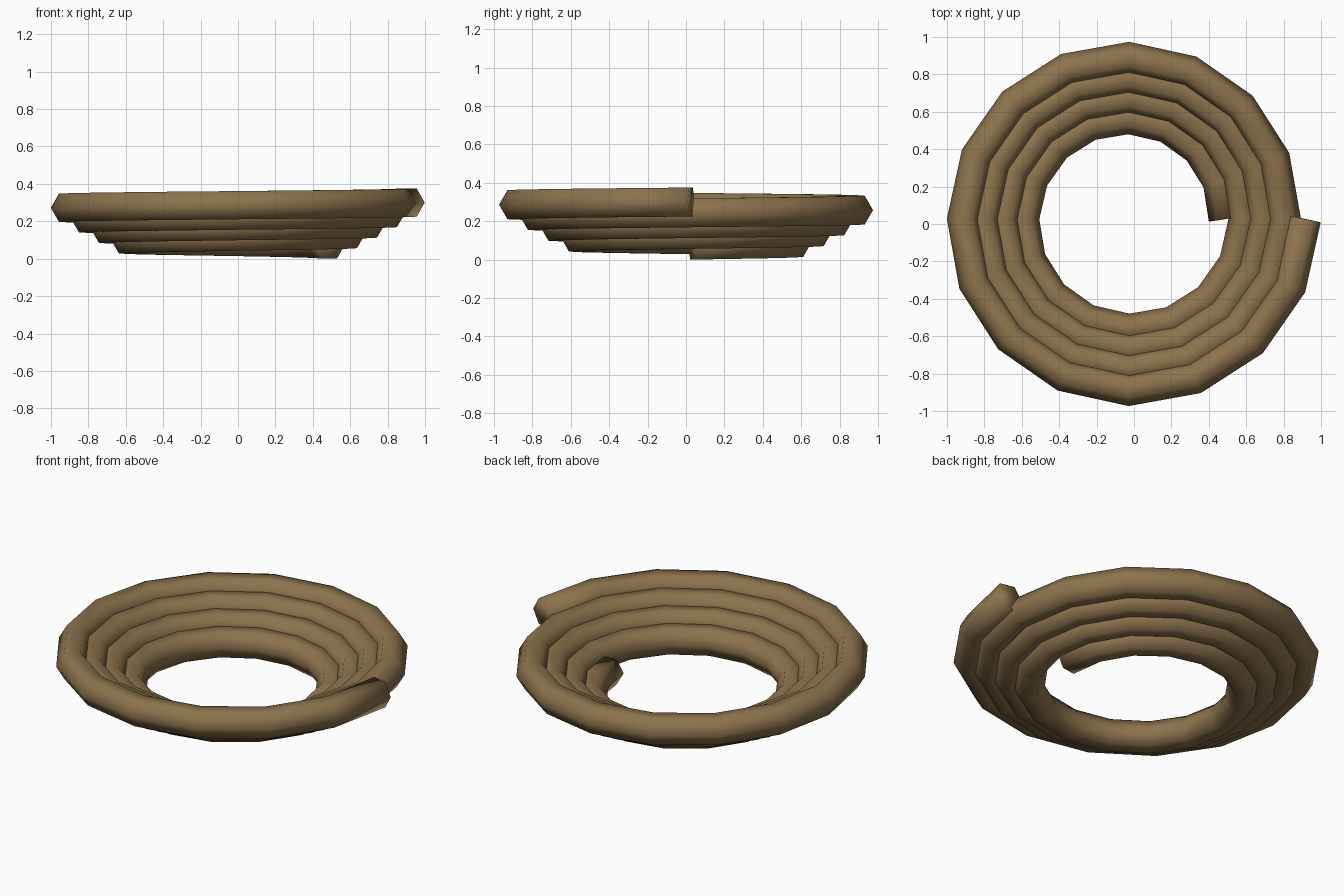
import bpy, bmesh, math
from mathutils import Vector

if "Cube" in bpy.data.objects:
    bpy.data.objects.remove(bpy.data.objects["Cube"])

TURNS, STEPS, SIDES = 4, 16, 6
R_START, R_END = 0.513, 0.94      # spiral radius, inner to outer
Z_START, Z_END = 0.0755, 0.30     # gentle climb
TUBE = 0.087
SHIFT = Vector((-0.027, 0.027, 0))

# Spiral centre line
n = TURNS * STEPS
path = []
for i in range(n + 1):
    t = i / n
    a = 2 * math.pi * i / STEPS
    r = R_START + (R_END - R_START) * t
    path.append(SHIFT + Vector((r * math.cos(a), r * math.sin(a),
                                Z_START + (Z_END - Z_START) * t)))

# Hexagonal tube swept along the centre line
bm = bmesh.new()
rings = []
for i, p in enumerate(path):
    d_in = (p - path[max(i - 1, 0)]).normalized()
    d_out = (path[min(i + 1, n)] - p).normalized()
    tangent = (d_in + d_out).normalized()
    out = tangent.cross(Vector((0, 0, 1))).normalized()
    up = out.cross(tangent)
    rings.append([bm.verts.new(p + TUBE * (out * math.cos(k * math.tau / SIDES)
                                           + up * math.sin(k * math.tau / SIDES)))
                  for k in range(SIDES)])
for a, b in zip(rings, rings[1:]):
    for k in range(SIDES):
        j = (k + 1) % SIDES
        bm.faces.new((a[k], a[j], b[j], b[k]))

# End caps
bm.faces.new(rings[0])
bm.faces.new(rings[-1])
bmesh.ops.recalc_face_normals(bm, faces=bm.faces[:])
for f in bm.faces:
    f.smooth = True

mesh = bpy.data.meshes.new("rope_coil")
bm.to_mesh(mesh)
bm.free()

# Rope colour
mat = bpy.data.materials.new("rope brown")
mat.diffuse_color = (0.263, 0.171, 0.073, 1)
mat.use_nodes = True
mat.node_tree.nodes["Principled BSDF"].inputs["Base Color"].default_value = mat.diffuse_color
mesh.materials.append(mat)
coil = bpy.data.objects.new("rope_coil", mesh)
bpy.context.collection.objects.link(coil)
